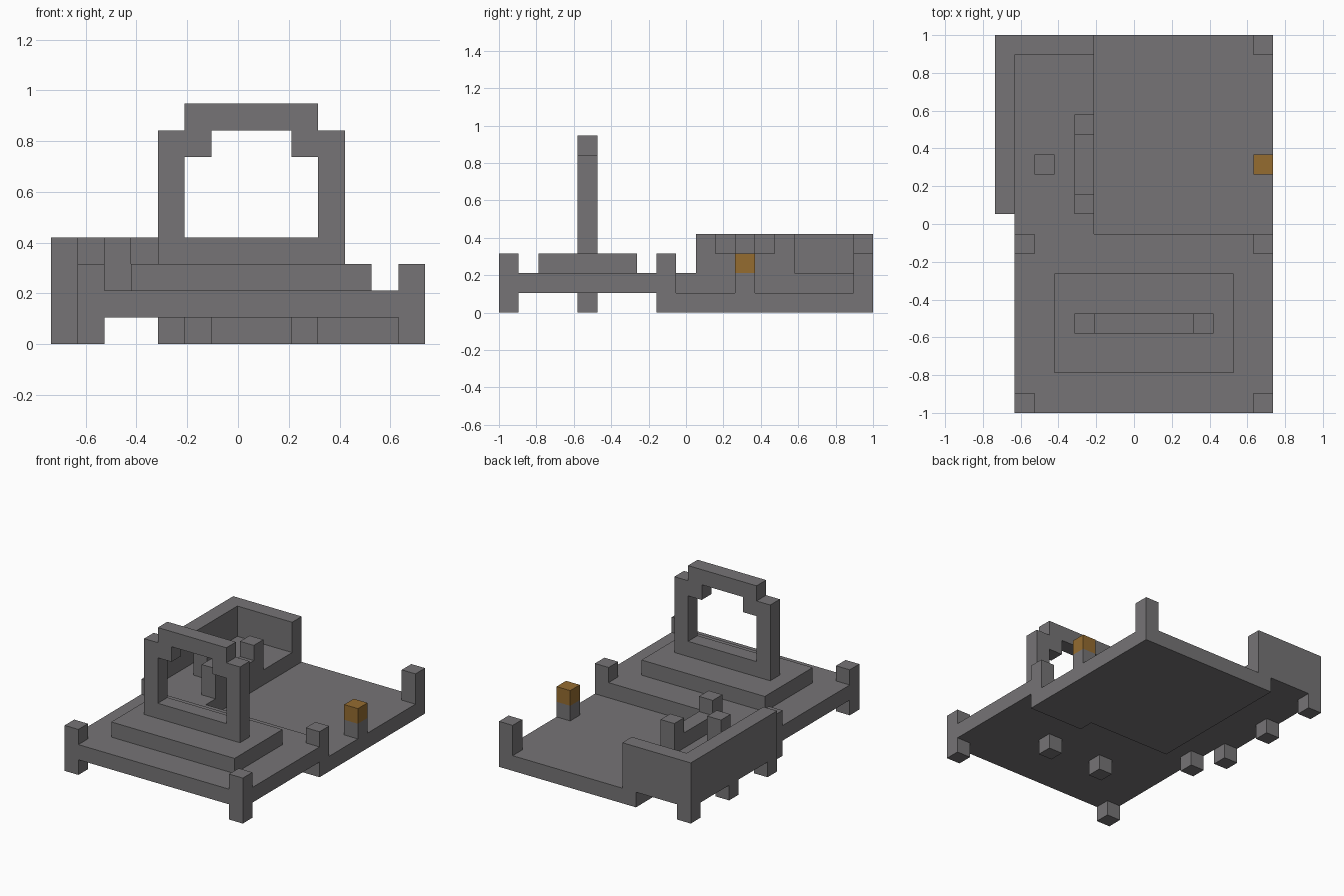
import bpy
import bmesh
from mathutils import Vector

default = bpy.data.objects.get("Cube")
if default:
    bpy.data.objects.remove(default, do_unlink=True)

U = 2 / 19                       # one block
ORIGIN = Vector((-7, -9.5, 0))   # grid corner, in blocks


def material(name, color):
    m = bpy.data.materials.new(name)
    m.use_nodes = True
    m.diffuse_color = (*color, 1)
    m.node_tree.nodes["Principled BSDF"].inputs["Base Color"].default_value = (*color, 1)
    return m


STONE = material("grey stone", (0.18, 0.174, 0.18))
AMBER = material("amber lamp", (0.30, 0.15, 0.03))

parts = {}


def box(name, x, y, z, mat=STONE):
    """Add a block range (start, end on each axis) to a named part."""
    cells = parts.setdefault(name, (set(), mat))[0]
    cells.update((i, j, k) for i in range(*x) for j in range(*y) for k in range(*z))


def post(name, i, j, z, mat=STONE):
    box(name, (i, i + 1), (j, j + 1), z, mat)


# Floors: raised front terrace, low rear court, raised alcove
box("front_terrace", (1, 14), (0, 9), (1, 2))
box("rear_court", (4, 14), (9, 19), (0, 1))
box("rear_court", (10, 14), (8, 9), (0, 1))
box("alcove_floor", (1, 5), (9, 19), (1, 2))

# Alcove walls, feet, railing and inner pillar
box("alcove_side_wall", (0, 1), (10, 19), (1, 4))
box("alcove_back_wall", (1, 5), (18, 19), (2, 4))
for j in (10, 14, 18):
    post("alcove_feet", 0, j, (0, 1))
for j in (10, 14):
    post("railing_posts", 4, j, (2, 4))
box("railing", (4, 5), (11, 14), (2, 3))
post("alcove_pillar", 2, 12, (2, 4))

# Terrace corner posts with feet beneath, and the court corner post
for i in (1, 13):
    for j in (0, 8):
        post("terrace_posts", i, j, (2, 3))
        post("terrace_feet", i, j, (0, 1))
for i in (5, 9):
    post("middle_feet", i, 4, (0, 1))
post("court_corner_post", 13, 18, (1, 3))

# Lamp
post("lamp_stand", 13, 12, (1, 2))
post("lamp", 13, 12, (2, 3), AMBER)

# Gateway on its step
box("gateway_step", (3, 12), (2, 7), (2, 3))
box("gateway", (4, 11), (4, 5), (3, 4))
for i in (4, 10):
    post("gateway", i, 4, (4, 8))
for i in (5, 9):
    post("gateway", i, 4, (7, 8))
box("gateway", (5, 10), (4, 5), (8, 9))

filled = set().union(*(cells for cells, _ in parts.values()))


def build(name, cells, mat):
    """Skin the exposed sides of the blocks and merge flat regions."""
    bm = bmesh.new()
    for c in cells:
        for axis in range(3):
            for side in (0, 1):
                step = [0, 0, 0]
                step[axis] = 2 * side - 1
                if tuple(a + b for a, b in zip(c, step)) in filled:
                    continue
                u, v = (axis + 1) % 3, (axis + 2) % 3
                ring = []
                for a, b in ((0, 0), (1, 0), (1, 1), (0, 1)):
                    p = Vector(c)
                    p[axis] += side
                    p[u] += a
                    p[v] += b
                    ring.append(bm.verts.new((p + ORIGIN) * U))
                bm.faces.new(ring if side else ring[::-1])
    bmesh.ops.remove_doubles(bm, verts=bm.verts, dist=U / 100)
    bmesh.ops.dissolve_limit(bm, angle_limit=0.01, verts=bm.verts, edges=bm.edges)
    mesh = bpy.data.meshes.new(name)
    bm.to_mesh(mesh)
    bm.free()
    mesh.materials.append(mat)
    bpy.context.collection.objects.link(bpy.data.objects.new(name, mesh))


for part, (cells, mat) in parts.items():
    build(part, cells, mat)
